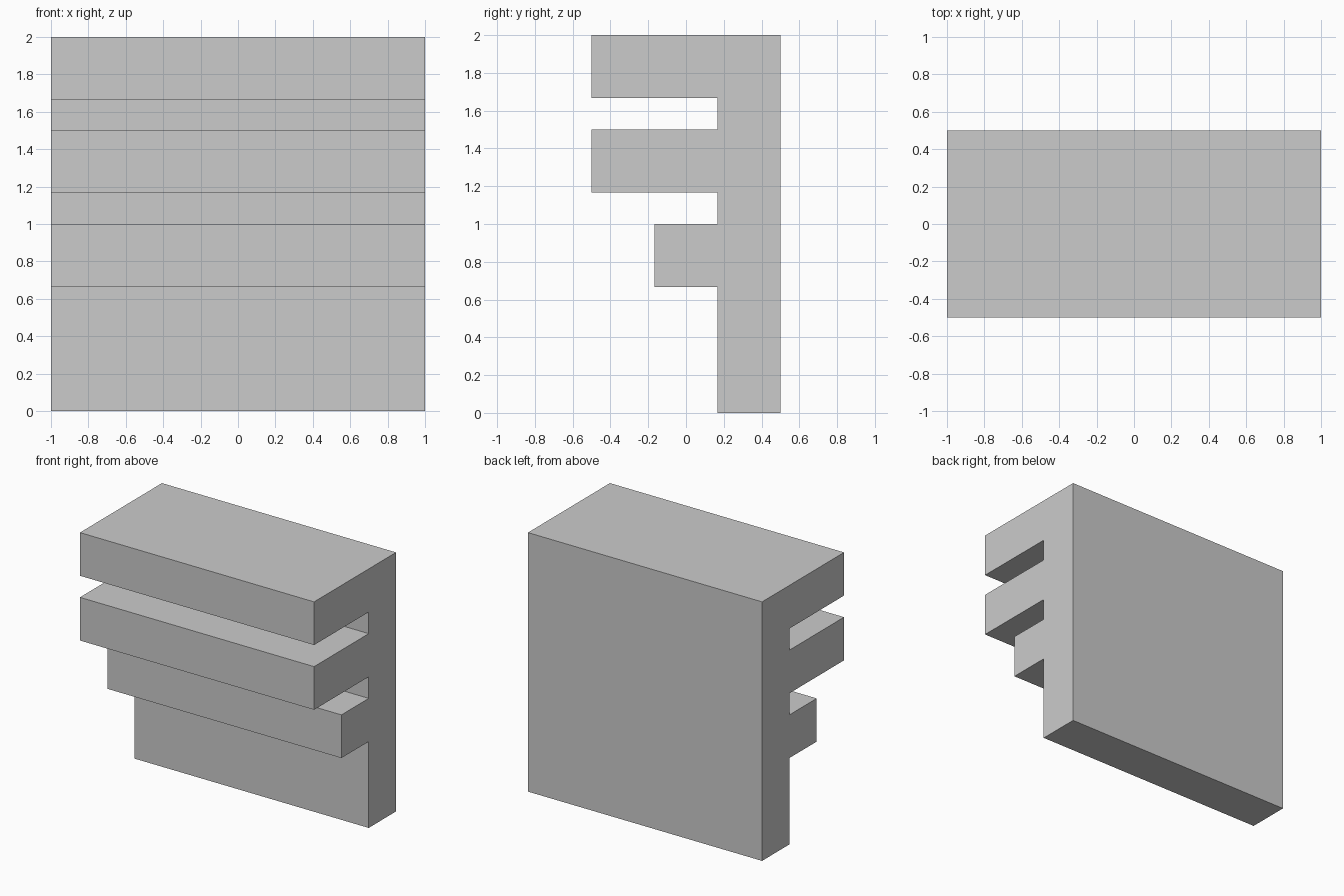
import bpy, bmesh

if "Cube" in bpy.data.objects:
    bpy.data.objects.remove(bpy.data.objects["Cube"])

WIDTH = 2.0
T = 1 / 3  # wall and shelf thickness
S = 1 / 6  # gap between shelves

# Side profile (y, z): back wall with three forward ledges
profile = [
    (0.5, 0), (0.5, 2),
    (-0.5, 2), (-0.5, 2 - T), (S, 2 - T),          # top ledge
    (S, 1.5), (-0.5, 1.5), (-0.5, 1.5 - T), (S, 1.5 - T),  # middle ledge
    (S, 1), (-S, 1), (-S, 1 - T), (S, 1 - T),      # short lower ledge
    (S, 0),
]

# Extrude the profile across the full width
bm = bmesh.new()
face = bm.faces.new([bm.verts.new((-WIDTH / 2, y, z)) for y, z in profile])
ext = bmesh.ops.extrude_face_region(bm, geom=[face])
verts = [g for g in ext["geom"] if isinstance(g, bmesh.types.BMVert)]
bmesh.ops.translate(bm, verts=verts, vec=(WIDTH, 0, 0))
bmesh.ops.recalc_face_normals(bm, faces=bm.faces)

mesh = bpy.data.meshes.new("ledged_wall")
bm.to_mesh(mesh)
bm.free()
bpy.context.collection.objects.link(bpy.data.objects.new("ledged_wall", mesh))
